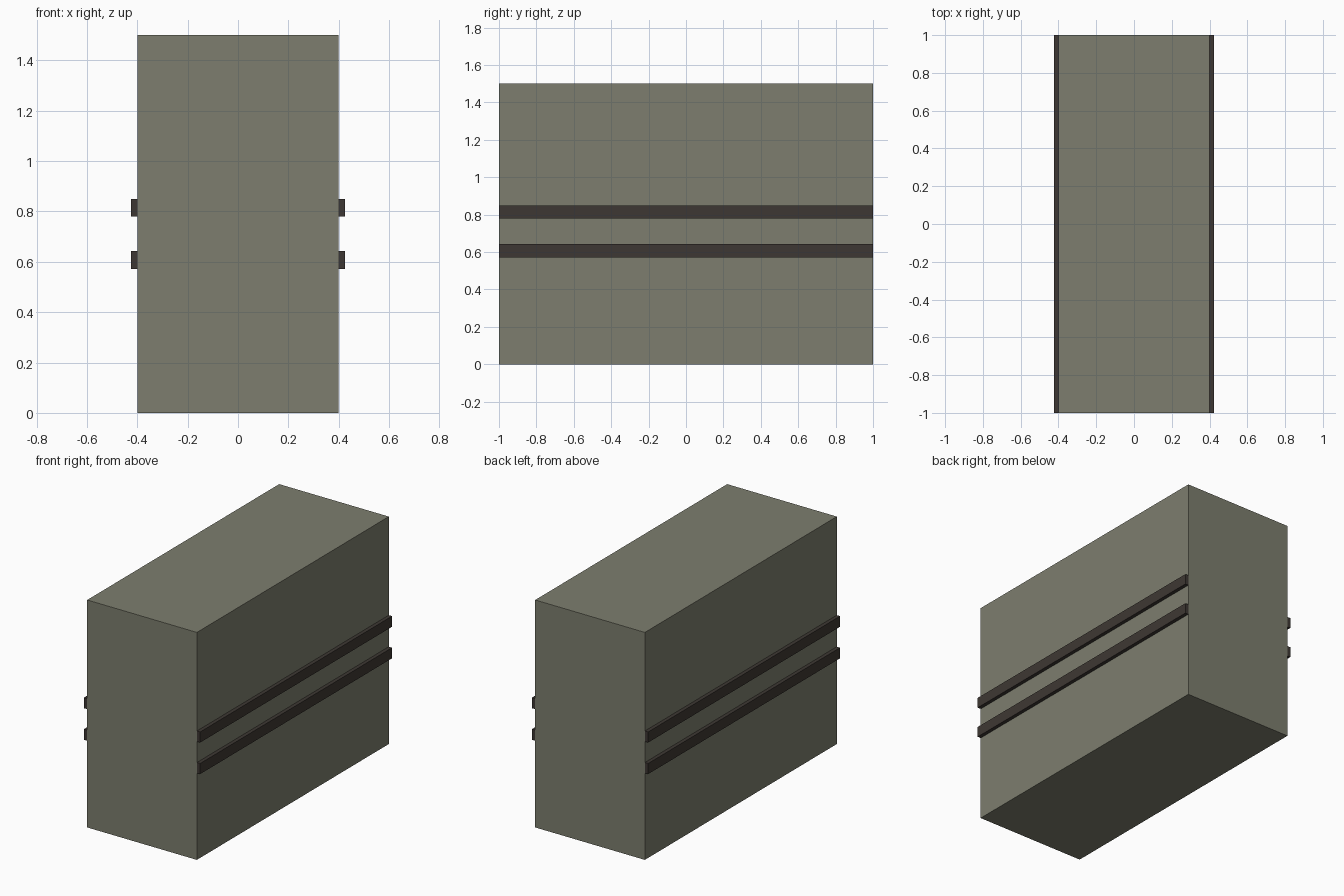
import bpy

if "Cube" in bpy.data.objects:
    bpy.data.objects.remove(bpy.data.objects["Cube"])


def material(name, rgb):
    m = bpy.data.materials.new(name)
    m.diffuse_color = (*rgb, 1.0)
    m.use_nodes = True
    m.node_tree.nodes["Principled BSDF"].inputs["Base Color"].default_value = m.diffuse_color
    return m


def box(name, lo, hi, mat):
    """Axis-aligned box between two corners."""
    centre = [(a + b) / 2 for a, b in zip(lo, hi)]
    bpy.ops.mesh.primitive_cube_add(size=1, location=centre)
    ob = bpy.context.object
    ob.name = name
    ob.scale = [b - a for a, b in zip(lo, hi)]
    bpy.ops.object.transform_apply(location=False, rotation=False, scale=True)
    ob.data.materials.append(mat)
    return ob


olive = material("olive_grey", (0.205, 0.208, 0.156))
brown = material("dark_brown", (0.048, 0.039, 0.033))

HALF_WIDTH, HALF_LENGTH, HEIGHT = 0.40, 1.0, 1.5
RAIL_DEPTH, RAIL_HEIGHT = 0.024, 0.07

# Main block
box("body", (-HALF_WIDTH, -HALF_LENGTH, 0), (HALF_WIDTH, HALF_LENGTH, HEIGHT), olive)

# Two full-length rails on each long side
for side, sign in (("left", -1), ("right", 1)):
    x0, x1 = sorted((sign * HALF_WIDTH, sign * (HALF_WIDTH + RAIL_DEPTH)))
    for level, z in (("lower", 0.572), ("upper", 0.78)):
        box(f"{side}_{level}_rail", (x0, -HALF_LENGTH, z),
            (x1, HALF_LENGTH, z + RAIL_HEIGHT), brown)
